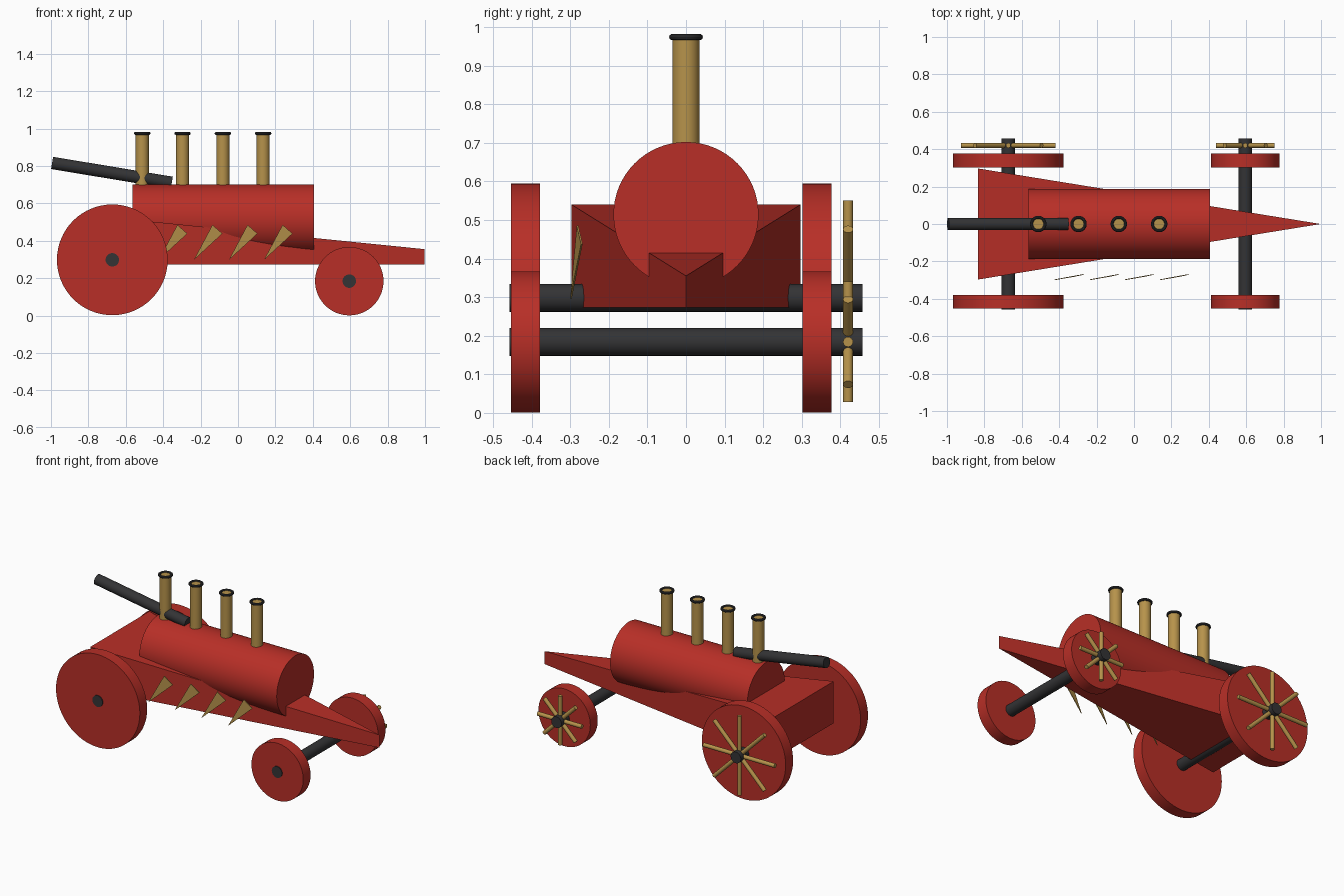
import bpy
import bmesh
import math
from mathutils import Vector

cube = bpy.data.objects.get("Cube")
if cube:
    bpy.data.objects.remove(cube, do_unlink=True)


def material(name, rgb):
    m = bpy.data.materials.new(name)
    m.use_nodes = True
    colour = (*rgb, 1)
    m.diffuse_color = colour
    m.node_tree.nodes["Principled BSDF"].inputs["Base Color"].default_value = colour
    return m


RED = material("red paint", (0.48, 0.028, 0.02))
GOLD = material("brass", (0.47, 0.29, 0.07))
DARK = material("dark iron", (0.033, 0.033, 0.035))


def smooth(obj, name, mat):
    obj.name = name
    obj.data.materials.append(mat)
    bpy.ops.object.shade_smooth_by_angle(angle=math.radians(35))
    return obj


def rod(name, start, end, radius, mat, sides=32):
    """Closed cylinder running between two points."""
    a, b = Vector(start), Vector(end)
    axis = b - a
    bpy.ops.mesh.primitive_cylinder_add(
        vertices=sides, radius=radius, depth=axis.length, location=(a + b) / 2,
        rotation=axis.to_track_quat("Z", "Y").to_euler())
    return smooth(bpy.context.object, name, mat)


def prism(name, outline, offset, mat):
    """Flat-faced solid made by pushing a polygon along an offset."""
    bm = bmesh.new()
    face = bm.faces.new([bm.verts.new(p) for p in outline])
    moved = bmesh.ops.extrude_face_region(bm, geom=[face])["geom"]
    top = [v for v in moved if isinstance(v, bmesh.types.BMVert)]
    bmesh.ops.translate(bm, vec=offset, verts=top)
    bmesh.ops.recalc_face_normals(bm, faces=bm.faces)
    mesh = bpy.data.meshes.new(name)
    bm.to_mesh(mesh)
    bm.free()
    mesh.materials.append(mat)
    obj = bpy.data.objects.new(name, mesh)
    bpy.context.collection.objects.link(obj)
    return obj


# Wedge-shaped chassis: pointed nose, top sloping down from the tail
chassis = prism("chassis", [(-0.835, -0.297, 0.273), (0.998, 0, 0.273), (-0.835, 0.297, 0.273)],
                (0, 0, 0.1), RED)
for v in chassis.data.vertices:
    if v.co.z > 0.3:
        v.co.z = 0.54 if v.co.x < 0 else 0.355

# Boiler
rod("boiler", (-0.565, 0, 0.514), (0.405, 0, 0.514), 0.188, RED, 64)

# Chimneys with dark rims
for i in range(4):
    x = -0.512 + i * 0.2155
    rod(f"chimney_{i + 1}", (x, 0, 0.6), (x, 0, 0.974), 0.035, GOLD)
    bpy.ops.mesh.primitive_torus_add(
        major_radius=0.036, minor_radius=0.008, major_segments=32,
        minor_segments=10, location=(x, 0, 0.974))
    smooth(bpy.context.object, f"chimney_rim_{i + 1}", DARK)

# Slanted exhaust pipe at the rear
rod("exhaust_pipe", (-0.994, 0, 0.816), (-0.354, 0, 0.71), 0.033, DARK)

# Axles, wheels and the brass spokes on the left side
for end, x, z, radius, spoke in (("rear", -0.672, 0.298, 0.296, 0.252),
                                 ("front", 0.595, 0.184, 0.183, 0.156)):
    rod(f"{end}_axle", (x, -0.458, z), (x, 0.458, z), 0.036, DARK)
    rod(f"{end}_right_wheel", (x, -0.453, z), (x, -0.379, z), radius, RED, 64)
    rod(f"{end}_left_wheel", (x, 0.302, z), (x, 0.377, z), radius, RED, 64)
    for k in range(4):
        a = k * math.pi / 4
        dx, dz = spoke * math.cos(a), spoke * math.sin(a)
        rod(f"{end}_spokes_{k + 1}", (x - dx, 0.42, z - dz), (x + dx, 0.42, z + dz),
            0.013, GOLD, 16)

# Row of thin brass blades along the right side
for i in range(4):
    x = -0.424 + i * 0.1875
    prism(f"blade_{i + 1}", [(x, -0.3, 0.297), (x + 0.153, -0.272, 0.438),
                             (x + 0.1, -0.283, 0.485)], (0, 0.004, 0), GOLD)
